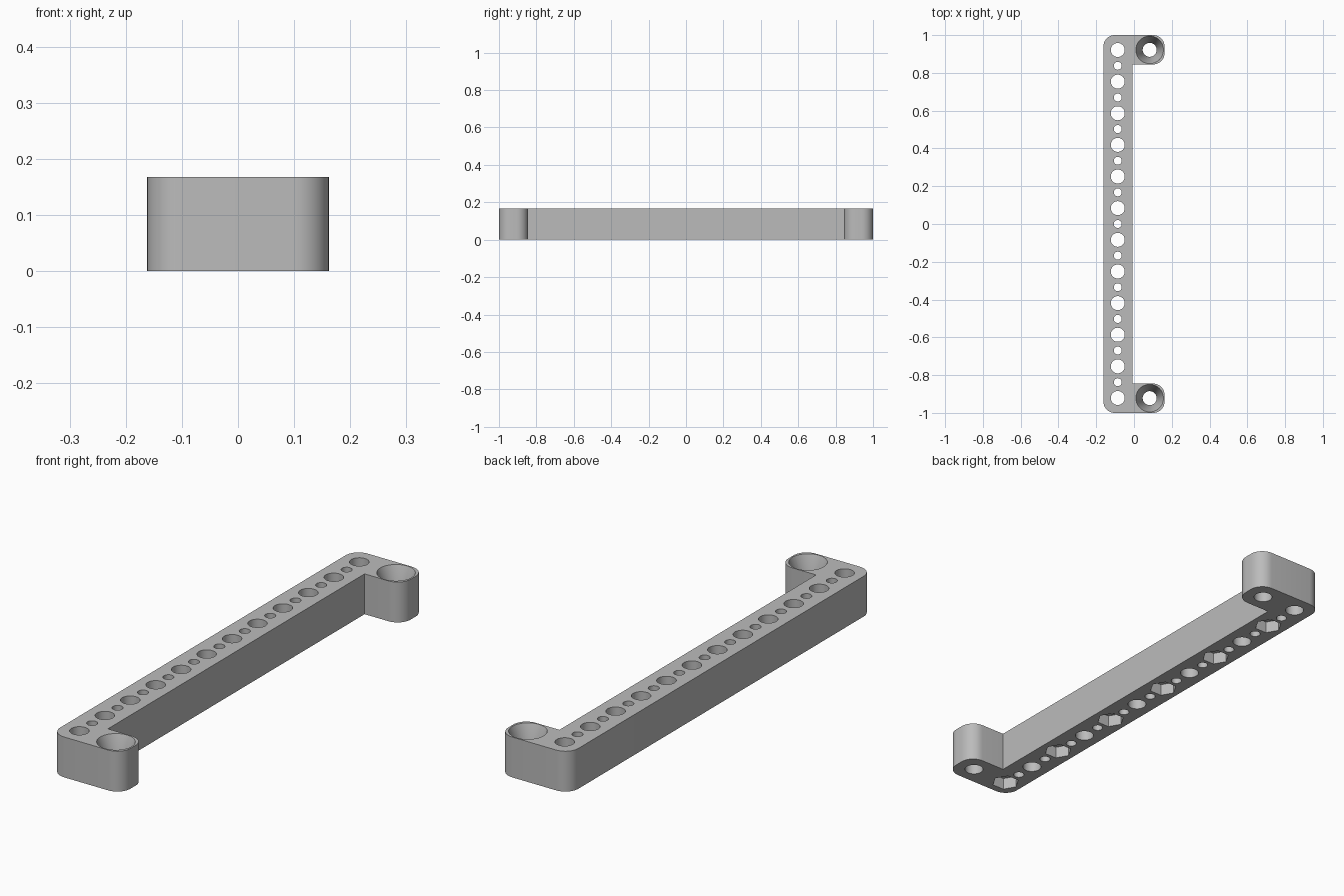
import bpy, bmesh, math
from mathutils import Matrix

if "Cube" in bpy.data.objects:
    bpy.data.objects.remove(bpy.data.objects["Cube"], do_unlink=True)

HEIGHT, PITCH = 0.168, 0.1675
ROW_X, TAB_X, TAB_Y = -0.086, 0.083, 0.922

grey = bpy.data.materials.new("plain grey")
grey.use_nodes = True
grey.diffuse_color = (0.5, 0.5, 0.5, 1)
grey.node_tree.nodes["Principled BSDF"].inputs["Base Color"].default_value = (0.5, 0.5, 0.5, 1)


def make_object(name, bm):
    bmesh.ops.recalc_face_normals(bm, faces=bm.faces)
    mesh = bpy.data.meshes.new(name)
    bm.to_mesh(mesh)
    bm.free()
    mesh.materials.append(grey)
    ob = bpy.data.objects.new(name, mesh)
    bpy.context.collection.objects.link(ob)
    return ob


def add_cone(bm, x, y, z0, z1, r0, r1, sides=48, turn=0):
    place = Matrix.Translation((x, y, (z0 + z1) / 2)) @ Matrix.Rotation(turn, 4, "Z")
    bmesh.ops.create_cone(bm, cap_ends=True, segments=sides, radius1=r0,
                          radius2=r1, depth=z1 - z0, matrix=place)


# Bracket body: C-shaped outline with rounded outer corners
def corner(x, y, r, start, steps=10):
    cx = x - r * (1 if start in (0, 270) else -1)
    cy = y - r * (1 if start in (0, 90) else -1)
    angles = [math.radians(start + 90 * i / steps) for i in range(steps + 1)]
    return [(cx + r * math.cos(a), cy + r * math.sin(a)) for a in angles]


outline = (corner(0.162, 1, 0.06, 0) + corner(-0.162, 1, 0.06, 90)
           + corner(-0.162, -1, 0.06, 180) + corner(0.162, -1, 0.06, 270)
           + corner(0.162, -0.845, 0.06, 0) + [(-0.008, -0.845), (-0.008, 0.845)]
           + corner(0.162, 0.845, 0.06, 270))
bm = bmesh.new()
base = bm.faces.new([bm.verts.new((x, y, 0)) for x, y in outline])
top = bmesh.ops.extrude_face_region(bm, geom=[base])
bmesh.ops.translate(bm, vec=(0, 0, HEIGHT),
                    verts=[g for g in top["geom"] if isinstance(g, bmesh.types.BMVert)])
body = make_object("bracket_body", bm)

# Through holes: alternating large and small row, plus one in each tab
bores = bmesh.new()
for i in range(23):
    radius = 0.021 if i % 2 else 0.037
    add_cone(bores, ROW_X, (i - 11) * PITCH / 2, -0.05, 0.25, radius, radius)
for side in (-1, 1):
    add_cone(bores, TAB_X, side * TAB_Y, -0.05, 0.25, 0.037, 0.037)

# Hexagonal nut pockets below every second large hole, countersinks in the tabs
pockets = bmesh.new()
for i in range(0, 12, 2):
    add_cone(pockets, ROW_X, (i - 5.5) * PITCH, -0.05, 0.05, 0.055, 0.055, 6, math.pi / 2)
SINK, LIP = 0.1, 0.02
slope = (0.073 - 0.037) / SINK
for side in (-1, 1):
    add_cone(pockets, TAB_X, side * TAB_Y, HEIGHT - SINK, HEIGHT + LIP,
             0.037, 0.073 + slope * LIP)

# Cut, then shade
bpy.context.view_layer.objects.active = body
body.select_set(True)
for name, bm in (("hole_cutter", bores), ("pocket_cutter", pockets)):
    cutter = make_object(name, bm)
    cutter.hide_render = True
    mod = body.modifiers.new(name, "BOOLEAN")
    mod.operation, mod.solver, mod.object = "DIFFERENCE", "EXACT", cutter
    bpy.ops.object.modifier_apply(modifier=mod.name)
    bpy.data.objects.remove(cutter, do_unlink=True)
bpy.ops.object.shade_smooth_by_angle(angle=math.radians(25))
